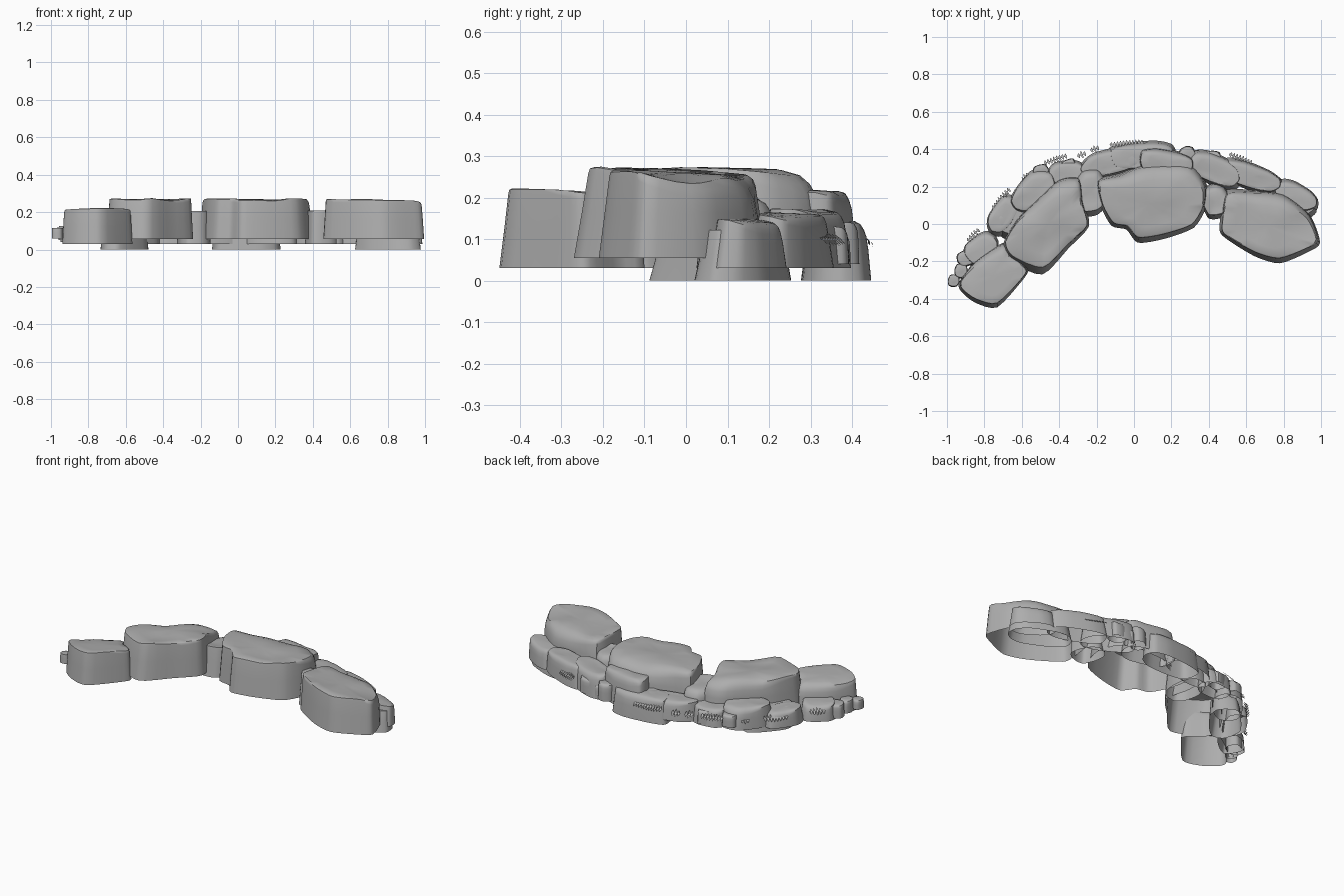
import bpy, bmesh, math, random
from mathutils import Vector, noise

if "Cube" in bpy.data.objects:
    bpy.data.objects.remove(bpy.data.objects["Cube"])

random.seed(4)


def material(name, rgb):
    m = bpy.data.materials.new(name)
    m.diffuse_color = (*rgb, 1)
    m.use_nodes = True
    m.node_tree.nodes["Principled BSDF"].inputs["Base Color"].default_value = m.diffuse_color
    return m


STONE = material("stone grey", (0.42, 0.42, 0.42))


def finish(name, bm, smooth=True):
    me = bpy.data.meshes.new(name)
    bm.to_mesh(me)
    bm.free()
    me.materials.append(STONE)
    ob = bpy.data.objects.new(name, me)
    bpy.context.collection.objects.link(ob)
    if smooth:
        bpy.ops.object.select_all(action='DESELECT')
        bpy.context.view_layer.objects.active = ob
        ob.select_set(True)
        bpy.ops.object.shade_smooth_by_angle(angle=math.radians(42))
    return ob


def smooth_loop(pts, steps=4):
    """Closed curve through the outline points, slightly tight at the corners."""
    out, n = [], len(pts)
    for i in range(n):
        a, b, c, d = (Vector(pts[(i + k) % n]) for k in (-1, 0, 1, 2))
        m0, m1 = (c - a) * 0.36, (d - b) * 0.36
        for s in range(steps):
            t = s / steps
            out.append(b * (2*t**3 - 3*t*t + 1) + m0 * (t**3 - 2*t*t + t)
                       + c * (3*t*t - 2*t**3) + m1 * (t**3 - t*t))
    return out


# (scale, height) rings for the steep front and for the stepped, rounded back
FRONT = [(1, 0), (.93, .5), (.875, .92), (.86, .98), (.82, 1), (.6, .99), (.3, .98)]
BACK = [(1, 0), (.965, .5), (.93, .74), (.87, .84), (.76, .93), (.58, .97), (.3, .98)]


def rock(name, outline, z0, z1, back=(-.3, 1), slope=0.0, steps=4, taper=0.0):
    """Hollow boulder: tapered wall, rounded shoulder, lumpy top, open underneath."""
    loop = smooth_loop(outline, steps)
    n = len(loop)
    c = Vector((sum(p.x for p in loop) / n, sum(p.y for p in loop) / n))
    bdir = Vector(back).normalized()
    size = max((p - c).length for p in loop)
    bm = bmesh.new()
    rings = []
    for (fs, fh), (bs, bh) in zip(FRONT, BACK):
        ring = []
        for p in loop:
            d = (p - c).normalized()
            w = min(1, max(0, d.dot(bdir) * 1.3))
            s, h = fs + (bs - fs) * w, fh + (bh - fh) * w
            s *= 1 - taper * h
            # walls lean in more towards front and back than sideways
            sx = 1 - (1 - s) * .4 if s > .75 else s * 1.12
            q = c + Vector(((p - c).x * sx, (p - c).y * s))
            lump = noise.noise(Vector((q.x * 7, q.y * 7, z0 * 9))) * .08 if h > .7 else 0
            z = z0 + (z1 - z0) * min(1, h + lump * h)
            if h > .7:
                z -= slope * ((q - c).dot(bdir) / size + .5)
            ring.append(bm.verts.new((q.x, q.y, z)))
        rings.append(ring)
    for r0, r1 in zip(rings, rings[1:]):
        for i in range(n):
            j = (i + 1) % n
            bm.faces.new((r0[i], r0[j], r1[j], r1[i]))
    top = rings[-1]
    mid = bm.verts.new((c.x, c.y, sum(v.co.z for v in top) / n + .002))
    for i in range(n):
        bm.faces.new((top[i], top[(i + 1) % n], mid))
    bmesh.ops.recalc_face_normals(bm, faces=bm.faces)
    bm.normal_update()
    if mid.normal.z < 0:
        bmesh.ops.reverse_faces(bm, faces=bm.faces)
    return finish(name, bm)


def oval(cx, cy, rx, ry, deg, n=10, rough=.08):
    a = math.radians(deg)
    pts = []
    for i in range(n):
        t = math.tau * i / n
        k = 1 + random.uniform(-rough, rough)
        u = rx * k * math.copysign(abs(math.cos(t)) ** .8, math.cos(t))
        v = ry * k * math.copysign(abs(math.sin(t)) ** .8, math.sin(t))
        pts.append((cx + u * math.cos(a) - v * math.sin(a),
                    cy + u * math.sin(a) + v * math.cos(a)))
    return pts


# Four large front boulders
rock("boulder_far_left", [(-.935, -.31), (-.85, -.2), (-.7, -.1), (-.65, -.16), (-.57, -.23),
     (-.58, -.28), (-.73, -.445), (-.85, -.42), (-.925, -.36)], .03, .22, (-.4, .9), .012)
rock("boulder_left", [(-.7, -.11), (-.63, .02), (-.52, .13), (-.4, .24), (-.29, .25), (-.27, .13),
     (-.24, -.01), (-.35, -.13), (-.49, -.27), (-.66, -.2)], .055, .275, (-.3, .9), .01)
rock("boulder_centre", [(-.2, .24), (-.08, .27), (.06, .32), (.3, .32), (.39, .21), (.385, .09),
     (.32, -.02), (.16, -.08), (.02, -.1), (-.04, -.03), (-.12, -.01), (-.18, .1)],
     .055, .275, (.15, 1), .008)
rock("boulder_right", [(.49, .18), (.64, .18), (.8, .16), (.94, .05), (.995, -.1), (.93, -.15),
     (.78, -.21), (.64, -.17), (.47, -.06), (.46, .02)], .055, .27, (.5, .9), .016)

# Medium stones behind: centre x, y, radii, angle, bottom, top
MEDIUM = [
    (.81, .14, .19, .09, -25, 0, .125),
    (.87, .15, .13, .07, -32, .03, .15),
    (.63, .25, .18, .07, -22, .03, .165),
    (.43, .29, .16, .08, -25, .03, .175),
    (.44, .12, .08, .10, 20, .03, .21),
    (.045, .36, .19, .085, 4, 0, .15),
    (.17, .32, .16, .085, -10, .03, .22),
    (-.13, .33, .17, .075, 15, .03, .15),
    (-.23, .17, .09, .13, 0, .03, .205),
    (-.36, .27, .11, .07, 12, .03, .14),
    (-.54, .17, .16, .085, 48, .03, .165),
    (-.61, .07, .17, .09, 55, 0, .13),
    (-.70, .05, .12, .07, 60, .03, .13),
    (-.82, -.13, .11, .07, 45, .03, .13),
]
for i, (x, y, rx, ry, a, z0, z1) in enumerate(MEDIUM):
    rock(f"back_stone_{i + 1}", oval(x, y, rx, ry, a), z0, z1, (x * .6, 1), .006, taper=.1)

# Small pebbles filling the back edge: x, y, radius, bottom, top
PEBBLES = [
    (-.965, -.305, .035, .06, .115), (-.925, -.25, .04, .05, .125), (-.89, -.18, .055, .04, .12),
    (-.50, .285, .042, .05, .12), (-.35, .31, .045, .04, .12), (.28, .37, .05, .04, .14),
    (.42, .35, .05, .04, .13), (.34, .36, .035, .04, .11),
]
for i, (x, y, r, z0, z1) in enumerate(PEBBLES):
    rock(f"pebble_{i + 1}", oval(x, y, r, r * .85, random.uniform(0, 90), 8), z0, z1, steps=3)


def fern(name, x, y, z, deg, length, pairs):
    """Thin spine with paired leaflets, leaning against the back of the stones."""
    a = math.radians(deg)
    along = Vector((math.cos(a), math.sin(a), 0))
    across = Vector((-math.sin(a) * .75, math.cos(a) * .75, -.65))
    o = Vector((x, y, z))
    bm = bmesh.new()

    def face(*uv):
        bm.faces.new([bm.verts.new(o + along * u + across * v) for u, v in uv])

    h = length / 2
    face((-h, -.003), (h, -.003), (h, .003), (-h, .003))
    for i in range(pairs):
        u = -h + length * (i + .5) / pairs
        w = .027 * (1 - .3 * abs(2 * i / (pairs - 1) - 1))
        for s in (-1, 1):
            face((u - .006, 0), (u - .003, s * w * .6), (u + .002, s * w), (u + .006, s * w * .6),
                 (u + .005, 0))
    finish(name, bm, smooth=False)


# Ferns along the back: x, y, height, angle, length, leaf pairs
FERNS = [
    (-.86, -.06, .10, 45, .09, 5), (-.71, .135, .095, 50, .14, 8), (-.58, .25, .09, 45, .05, 3),
    (-.42, .345, .10, 18, .13, 8), (-.28, .37, .09, 20, .05, 3), (-.21, .40, .09, 20, .05, 3),
    (-.04, .43, .10, 5, .18, 11), (.57, .35, .10, -22, .13, 8),
]
for i, f in enumerate(FERNS):
    fern(f"fern_{i + 1}", *f)
